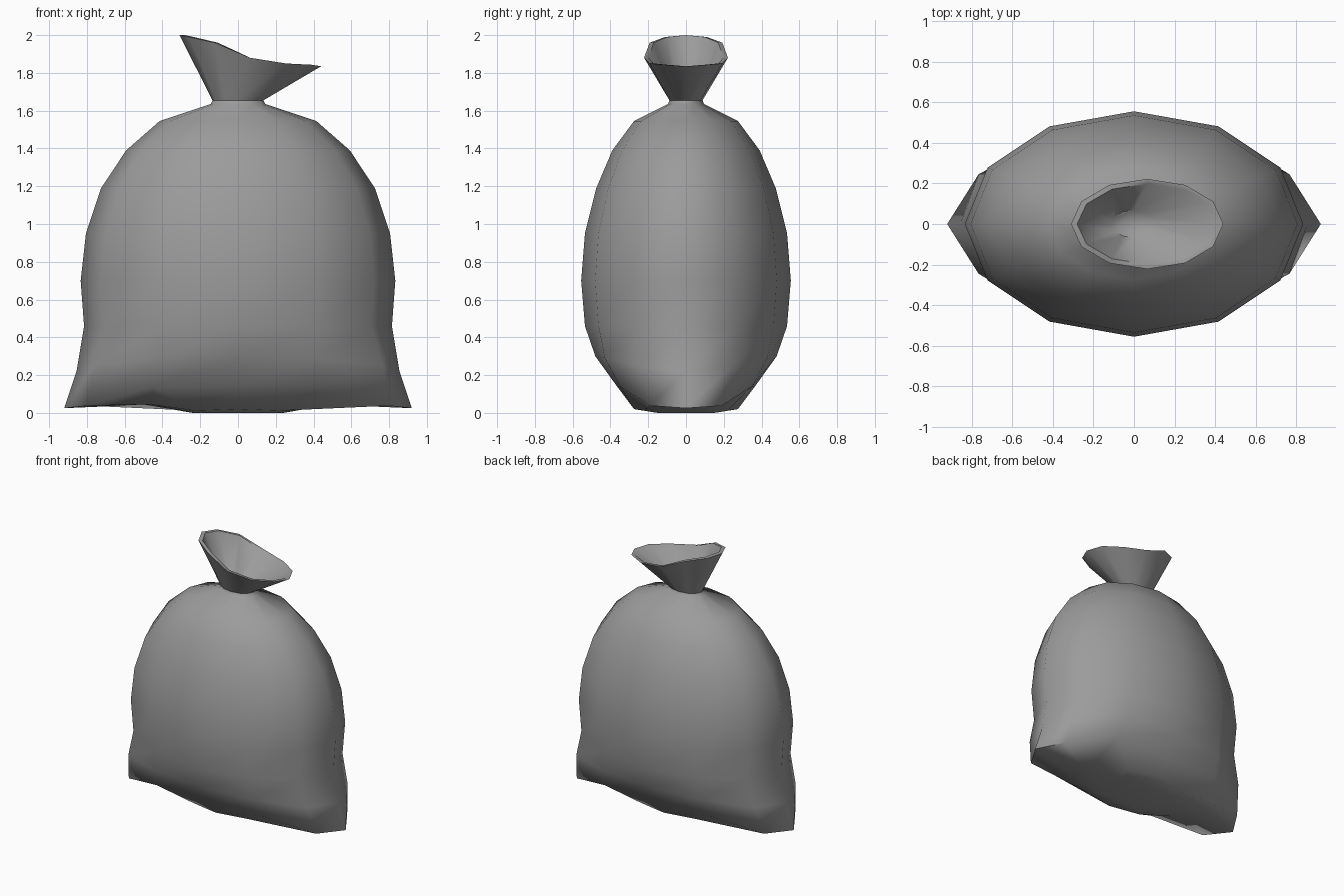
import bpy, bmesh, math

if "Cube" in bpy.data.objects:
    bpy.data.objects.remove(bpy.data.objects["Cube"])

cloth = bpy.data.materials.new("grey_cloth")
cloth.diffuse_color = (0.33, 0.33, 0.33, 1)
cloth.use_nodes = True
cloth.node_tree.nodes["Principled BSDF"].inputs["Base Color"].default_value = cloth.diffuse_color


def oval(rx, ry, z):
    """Twelve-sided oval ring, starting at +x."""
    return [(rx * math.cos(k * math.pi / 6), ry * math.sin(k * math.pi / 6), z)
            for k in range(12)]


def quarter(a, b, c, d):
    """Ring mirrored from four points running from +x to +y."""
    half = [a, b, c, d] + [(-x, y, z) for x, y, z in (c, b, a)]
    return half + [(x, -y, z) for x, y, z in half[5:0:-1]]


def skin(name, rings, cap_start=False, cap_end=False):
    """Bridge the rings from bottom to top into one smooth mesh."""
    bm = bmesh.new()
    loops = [[bm.verts.new(p) for p in r] for r in rings]
    for lo, hi in zip(loops, loops[1:]):
        for i in range(12):
            j = (i + 1) % 12
            bm.faces.new((lo[i], lo[j], hi[j], hi[i]))
    if cap_start:
        bm.faces.new(loops[0][::-1])
    if cap_end:
        bm.faces.new(loops[-1])
    me = bpy.data.meshes.new(name)
    bm.to_mesh(me)
    bm.free()
    me.materials.append(cloth)
    ob = bpy.data.objects.new(name, me)
    bpy.context.collection.objects.link(ob)
    bpy.ops.object.select_all(action='DESELECT')
    ob.select_set(True)
    bpy.context.view_layer.objects.active = ob
    bpy.ops.object.shade_smooth_by_angle(angle=math.radians(65))
    return ob


# Sack body: flat base, pulled-out lower corners, rounded shoulders, tied neck
body = [
    quarter((.24, 0, 0), (.23, .08, 0), (.2, .15, 0), (0, .15, 0)),
    quarter((.50, 0, .045), (.46, .14, .045), (.23, .22, .012), (0, .275, .02)),
    quarter((.92, 0, .025), (.80, .19, .038), (.45, .35, .14), (0, .365, .14)),
    quarter((.855, 0, .22), (.765, .245, .25), (.42, .43, .29), (0, .48, .30)),
]
for rx, ry, z in [(.815, .535, .46), (.833, .555, .70), (.805, .535, .95),
                  (.725, .475, 1.19), (.592, .39, 1.39), (.415, .275, 1.545),
                  (.145, .095, 1.635), (.135, .088, 1.655)]:
    body.append(oval(rx, ry, z))
skin("sack_body", body, cap_start=True)

# Flared, slanted mouth above the tie, with a thin rim and a hollow inside
heights = [1.835, 1.843, 1.85, 1.88, 1.96, 1.99, 2.0]
heights += heights[5:0:-1]


def mouth(rx, ry):
    return [(x + .065, y, heights[k]) for k, (x, y, _) in enumerate(oval(rx, ry, 0))]


skin("sack_mouth", [oval(.135, .088, 1.655), mouth(.375, .222), mouth(.345, .198),
                    oval(.11, .068, 1.67)], cap_end=True)
